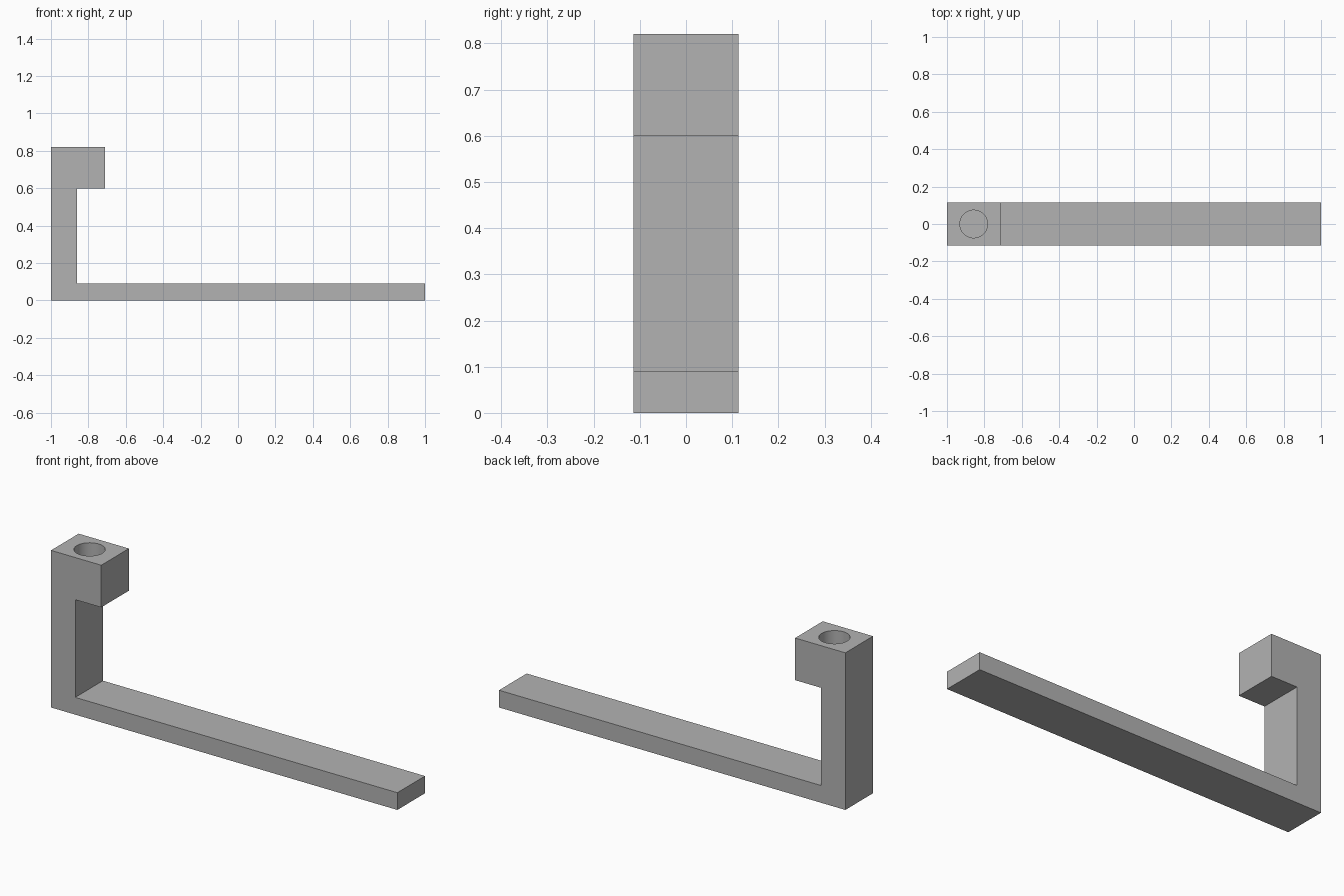
import bpy
import bmesh
from mathutils import Matrix

cube = bpy.data.objects.get("Cube")
if cube:
    bpy.data.objects.remove(cube, do_unlink=True)

HALF_WIDTH = 0.114
TOP = 0.82
HOLE_X, HOLE_RADIUS, HOLE_DEPTH = -0.857, 0.074, 0.16

# Plain grey material
grey = bpy.data.materials.new("plain grey")
grey.use_nodes = True
colour = (0.45, 0.45, 0.45, 1)
grey.diffuse_color = colour
grey.node_tree.nodes["Principled BSDF"].inputs["Base Color"].default_value = colour


def add_object(name, bm):
    bmesh.ops.recalc_face_normals(bm, faces=bm.faces)
    mesh = bpy.data.meshes.new(name)
    bm.to_mesh(mesh)
    bm.free()
    mesh.materials.append(grey)
    obj = bpy.data.objects.new(name, mesh)
    bpy.context.collection.objects.link(obj)
    return obj


# Bracket: side profile (long foot, upright, overhanging head) extruded across its width
profile = [(-1, 0), (1, 0), (1, 0.09), (-0.86, 0.09),
           (-0.86, 0.6), (-0.71, 0.6), (-0.71, TOP), (-1, TOP)]
bm = bmesh.new()
side = bm.faces.new([bm.verts.new((x, -HALF_WIDTH, z)) for x, z in profile])
extruded = bmesh.ops.extrude_face_region(bm, geom=[side], use_keep_orig=True)
moved = [v for v in extruded["geom"] if isinstance(v, bmesh.types.BMVert)]
bmesh.ops.translate(bm, verts=moved, vec=(0, 2 * HALF_WIDTH, 0))
bracket = add_object("bracket", bm)

# Cutter for the round blind hole in the head
bm = bmesh.new()
bmesh.ops.create_cone(bm, cap_ends=True, segments=64, radius1=HOLE_RADIUS,
                      radius2=HOLE_RADIUS, depth=2 * HOLE_DEPTH,
                      matrix=Matrix.Translation((HOLE_X, 0, TOP)))
cutter = add_object("hole_cutter", bm)

cut = bracket.modifiers.new("round hole", "BOOLEAN")
cut.operation = "DIFFERENCE"
cut.solver = "EXACT"
cut.object = cutter

# Apply the cut, drop the cutter and smooth only the hole wall
bpy.ops.object.select_all(action="DESELECT")
bpy.context.view_layer.objects.active = bracket
bracket.select_set(True)
bpy.ops.object.modifier_apply(modifier=cut.name)
bpy.data.objects.remove(cutter, do_unlink=True)
bpy.ops.object.shade_smooth_by_angle()
